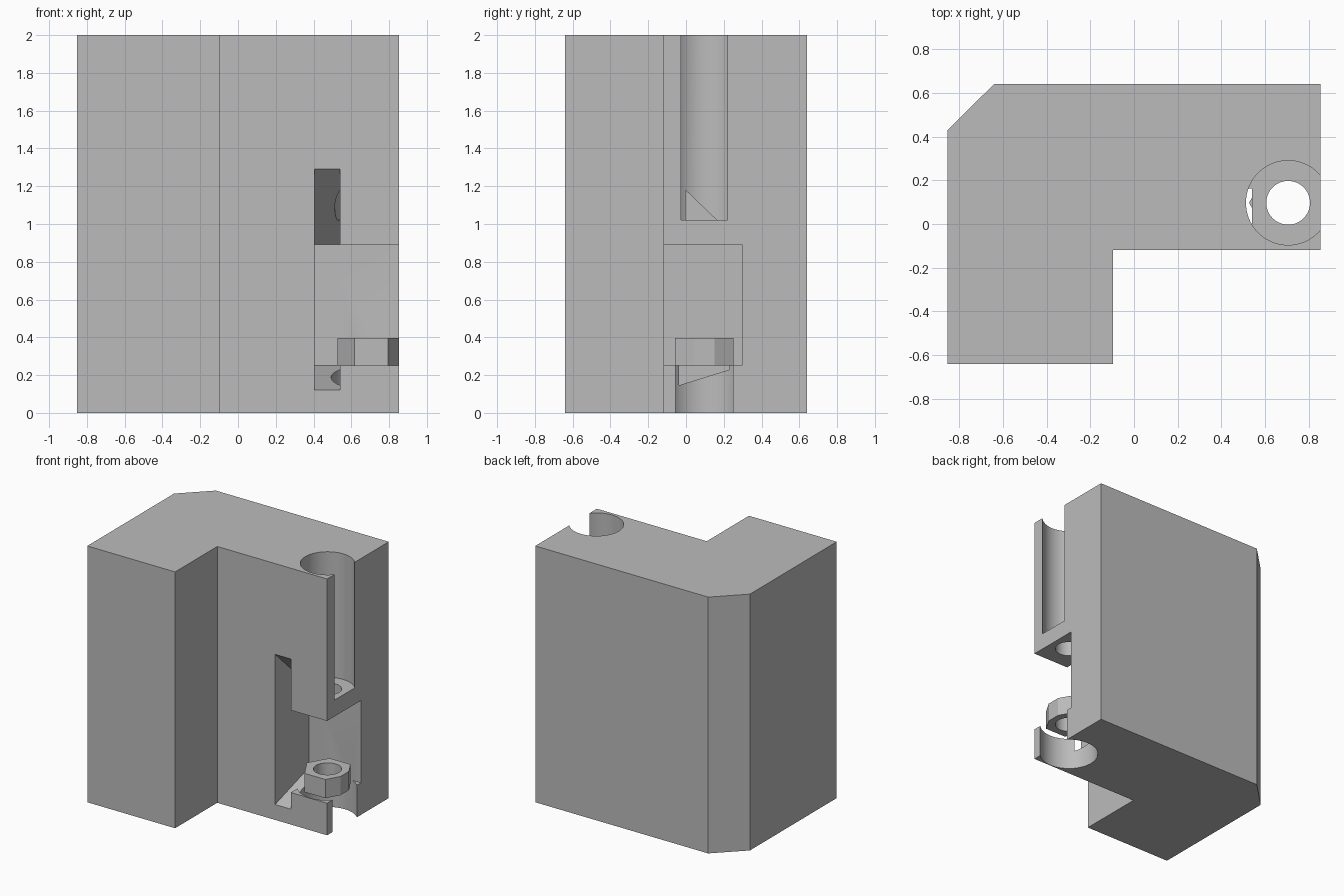
import bpy, bmesh, math
from mathutils import Vector

if "Cube" in bpy.data.objects:
    bpy.data.objects.remove(bpy.data.objects["Cube"], do_unlink=True)

grey = bpy.data.materials.new("light_grey")
grey.use_nodes = True
colour = (0.5, 0.5, 0.5, 1)
grey.diffuse_color = colour
grey.node_tree.nodes["Principled BSDF"].inputs["Base Color"].default_value = colour

BORE_X, BORE_Y = 0.705, 0.097
RIGHT, FRONT = 0.853, -0.12


def prism(name, points, offset):
    """Extrude a closed outline of 3D points along an offset."""
    bm = bmesh.new()
    face = bm.faces.new([bm.verts.new(p) for p in points])
    new = bmesh.ops.extrude_face_region(bm, geom=[face])["geom"]
    verts = [v for v in new if isinstance(v, bmesh.types.BMVert)]
    bmesh.ops.translate(bm, verts=verts, vec=Vector(offset))
    bmesh.ops.recalc_face_normals(bm, faces=bm.faces)
    mesh = bpy.data.meshes.new(name)
    bm.to_mesh(mesh)
    bm.free()
    mesh.materials.append(grey)
    ob = bpy.data.objects.new(name, mesh)
    bpy.context.collection.objects.link(ob)
    return ob


def column(name, radius, z0, z1, sides=64):
    """Upright round or many-sided column on the bore axis."""
    ring = [(BORE_X + radius * math.cos(math.tau * i / sides),
             BORE_Y + radius * math.sin(math.tau * i / sides), z0) for i in range(sides)]
    return prism(name, ring, (0, 0, z1 - z0))


def box(name, x0, x1, y0, y1, z0, z1):
    return prism(name, [(x0, y0, z0), (x1, y0, z0), (x1, y1, z0), (x0, y1, z0)],
                 (0, 0, z1 - z0))


def cut(target, cutter):
    """Subtract a cutter, then remove it."""
    mod = target.modifiers.new("cut", "BOOLEAN")
    mod.operation, mod.solver, mod.object = "DIFFERENCE", "EXACT", cutter
    bpy.ops.object.select_all(action="DESELECT")
    bpy.context.view_layer.objects.active = target
    target.select_set(True)
    bpy.ops.object.modifier_apply(modifier=mod.name)
    bpy.data.objects.remove(cutter, do_unlink=True)


# L-shaped block with one chamfered corner
outline = [(-RIGHT, -0.64), (-0.095, -0.64), (-0.095, FRONT), (RIGHT, FRONT),
           (RIGHT, 0.64), (-0.64, 0.64), (-RIGHT, 0.43)]
body = prism("corner_block", [(x, y, 0) for x, y in outline], (0, 0, 2))

# Side pocket, and the slot beside it with sloping floor and roof
cut(body, box("pocket_cutter", 0.405, 1, -0.3, 0.297, 0.25, 0.892))
slot = [(FRONT - 0.02, 0.114), (0.297, 0.25), (0.297, 0.892), (FRONT - 0.02, 1.311)]
cut(body, prism("slot_cutter", [(0.405, y, z) for y, z in slot], (0.135, 0, 0)))

# Screw bore from the top, narrow hole below it, wide bore at the base
cut(body, column("top_bore_cutter", 0.193, 1.02, 2.1))
cut(body, column("narrow_hole_cutter", 0.1, 0.8, 1.1))
cut(body, column("base_bore_cutter", 0.212, -0.1, 0.3))

# Hexagonal nut in the pocket, trimmed flush with the side
nut = column("hex_nut", 0.179, 0.25, 0.396, 6)
cut(nut, column("nut_hole_cutter", 0.1, 0.1, 0.5))
cut(nut, box("nut_trim_cutter", RIGHT, 1.1, -0.3, 0.5, 0.1, 0.6))

for ob in (body, nut):
    bpy.ops.object.select_all(action="DESELECT")
    bpy.context.view_layer.objects.active = ob
    ob.select_set(True)
    bpy.ops.object.shade_smooth_by_angle(angle=math.radians(25))
